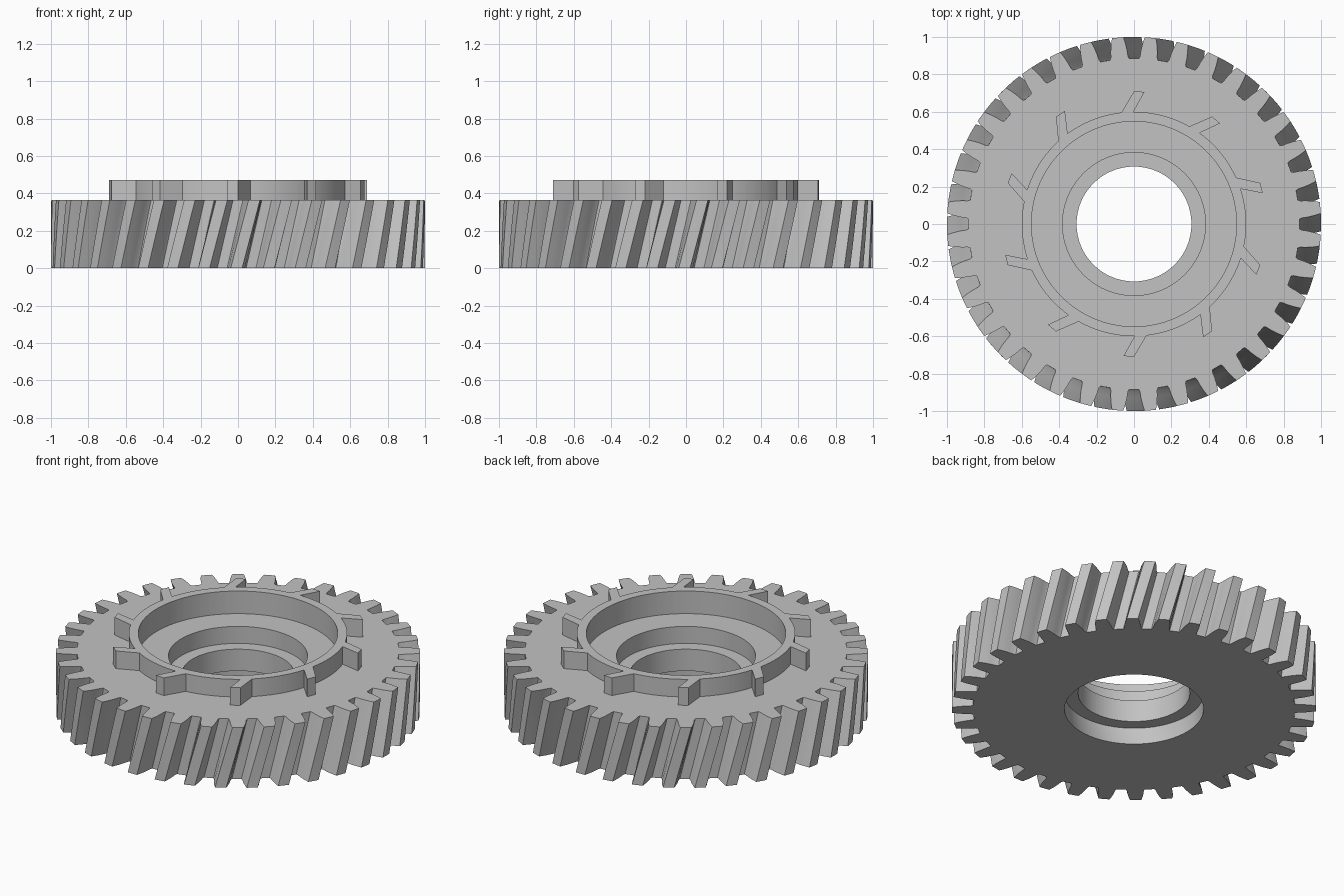
import bpy, bmesh, math

if "Cube" in bpy.data.objects:
    bpy.data.objects.remove(bpy.data.objects["Cube"])

TEETH, FINS = 36, 10
TOP, COLLAR_TOP = 0.365, 0.472
TWIST = math.radians(5.5)
STEPS = 6

metal = bpy.data.materials.new("grey metal")
metal.diffuse_color = (0.54, 0.54, 0.54, 1)
metal.use_nodes = True
metal.node_tree.nodes["Principled BSDF"].inputs["Base Color"].default_value = metal.diffuse_color


def finish(bm, name):
    bmesh.ops.recalc_face_normals(bm, faces=bm.faces)
    mesh = bpy.data.meshes.new(name)
    bm.to_mesh(mesh)
    bm.free()
    mesh.materials.append(metal)
    obj = bpy.data.objects.new(name, mesh)
    bpy.context.collection.objects.link(obj)
    return obj


# One tooth gap: (half angle in degrees, radius) from root to tip
flank = [(1.7, 0.885), (2.05, 0.897), (2.3, 0.93), (2.7, 0.965), (3.25, 1.0)]
pitch = [(-a, r) for a, r in reversed(flank)] + flank + [(5.0, 1.0)]
outline = [(math.radians(360 / TEETH * t + a), r)
           for t in range(TEETH) for a, r in pitch]


def ring(bm, z, radius=None, twist=0.0):
    """Closed loop of vertices: the toothed outline, or a circle of given radius."""
    return [bm.verts.new(((radius or r) * math.cos(a + twist),
                          (radius or r) * math.sin(a + twist), z))
            for a, r in outline]


# Helical gear body with raised collar and stepped bore
bm = bmesh.new()
rings = [ring(bm, TOP * i / STEPS, twist=TWIST * (i / STEPS - 1))
         for i in range(STEPS + 1)]
bore = [(0.60, TOP), (0.60, COLLAR_TOP), (0.548, COLLAR_TOP), (0.548, 0.335),
        (0.382, 0.335), (0.382, 0.232), (0.307, 0.232), (0.307, 0.10),
        (0.382, 0.10), (0.382, 0.0)]
rings += [ring(bm, z, radius=r) for r, z in bore[:-1]]
rings.append(ring(bm, bore[-1][1], radius=bore[-1][0], twist=-TWIST))
n = len(outline)
for k, low in enumerate(rings):
    high = rings[(k + 1) % len(rings)]
    for i in range(n):
        j = (i + 1) % n
        bm.faces.new((low[i], low[j], high[j], high[i]))
body = finish(bm, "gear_body")
bpy.context.view_layer.objects.active = body
body.select_set(True)
bpy.ops.object.shade_smooth_by_angle(angle=math.radians(25))
body.select_set(False)

# Slanted fins around the collar
fin = [(-0.075, 0.583), (0.0, 0.71), (0.056, 0.706), (-0.012, 0.583)]
for k in range(FINS):
    a = math.tau * k / FINS
    c, s = math.cos(a), math.sin(a)
    bm = bmesh.new()
    loops = [[bm.verts.new((x * c - y * s, x * s + y * c, z)) for x, y in fin]
             for z in (TOP - 0.01, COLLAR_TOP)]
    bm.faces.new(loops[0])
    bm.faces.new(loops[1])
    for i in range(4):
        j = (i + 1) % 4
        bm.faces.new((loops[0][i], loops[0][j], loops[1][j], loops[1][i]))
    finish(bm, f"collar_fin_{k + 1}")
